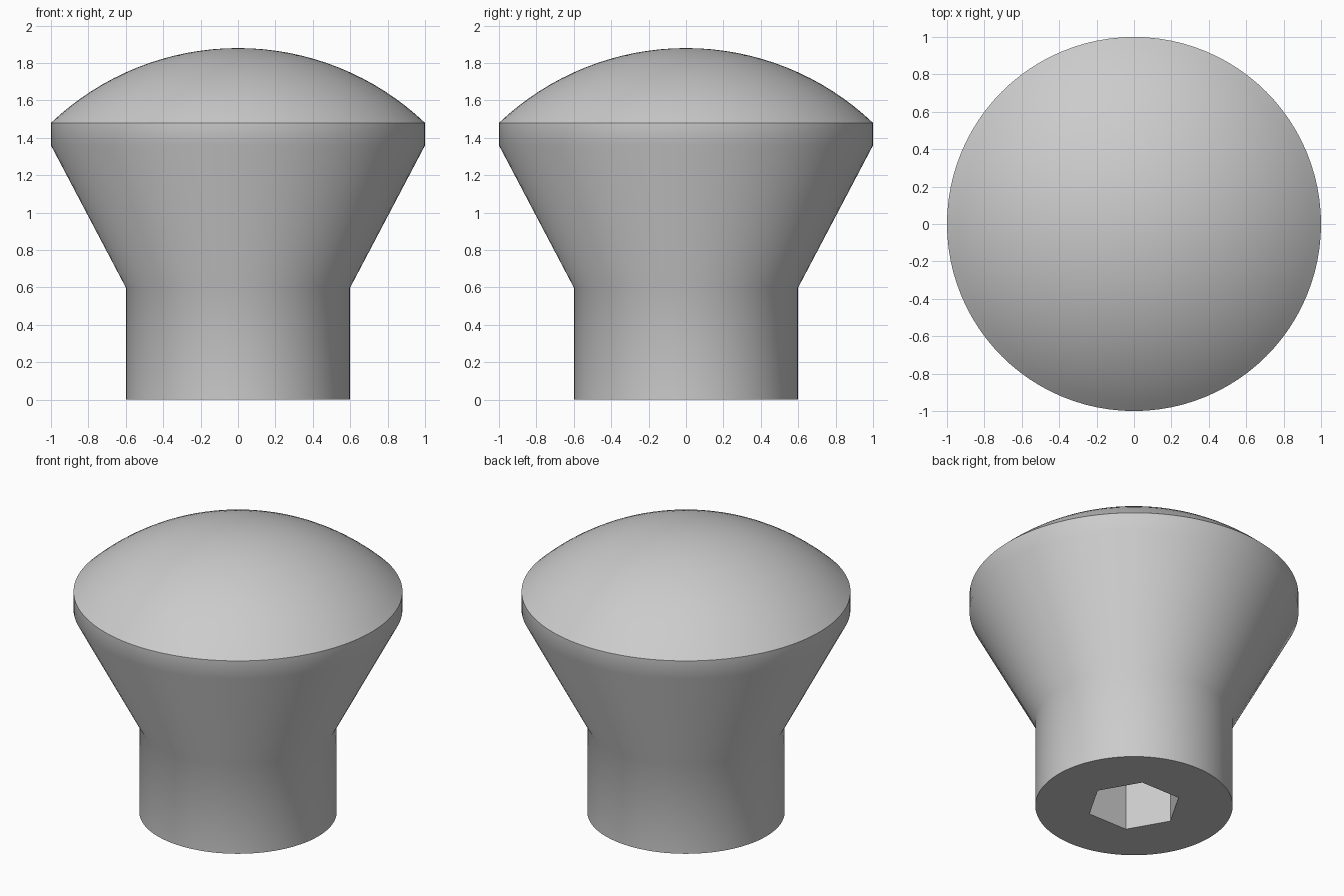
import bpy, bmesh
from math import radians, sin, cos, asin, tau
from mathutils import Matrix

cube = bpy.data.objects.get("Cube")
if cube:
    bpy.data.objects.remove(cube, do_unlink=True)

SEGMENTS = 96
RIM_Z, TOP_Z = 1.48, 1.88
DOME_R = (1 + (TOP_Z - RIM_Z) ** 2) / (2 * (TOP_Z - RIM_Z))

grey = bpy.data.materials.new("plain grey")
grey.use_nodes = True
colour = (0.6, 0.6, 0.6, 1)
grey.diffuse_color = colour
grey.node_tree.nodes["Principled BSDF"].inputs["Base Color"].default_value = colour


def add_object(name, bm):
    mesh = bpy.data.meshes.new(name)
    bmesh.ops.recalc_face_normals(bm, faces=bm.faces)
    bm.to_mesh(mesh)
    bm.free()
    mesh.materials.append(grey)
    obj = bpy.data.objects.new(name, mesh)
    bpy.context.collection.objects.link(obj)
    return obj


# Knob: stem, flared neck, straight rim and spherical cap, turned in one piece
profile = [(0, 0), (0.6, 0), (0.6, 0.6), (1, 1.36), (1, RIM_Z)]
half_angle = asin(1 / DOME_R)
steps = 16
for i in range(1, steps + 1):
    a = half_angle * (1 - i / steps)
    profile.append((DOME_R * sin(a), TOP_Z - DOME_R + DOME_R * cos(a)))

bm = bmesh.new()
points = [bm.verts.new((r, 0, z)) for r, z in profile]
edges = [bm.edges.new(pair) for pair in zip(points, points[1:])]
bmesh.ops.spin(bm, geom=points + edges, cent=(0, 0, 0), axis=(0, 0, 1),
               angle=tau, steps=SEGMENTS)
bmesh.ops.remove_doubles(bm, verts=bm.verts, dist=0.0005)
knob = add_object("knob", bm)

# Hexagonal socket in the underside
DEPTH = 0.6
bm = bmesh.new()
bmesh.ops.create_cone(bm, cap_ends=True, segments=6, radius1=0.288, radius2=0.288,
                      depth=2 * DEPTH, matrix=Matrix.Rotation(radians(30), 4, "Z"))
cutter = add_object("socket_cutter", bm)
cutter.hide_render = True

cut = knob.modifiers.new("hex socket", "BOOLEAN")
cut.operation = "DIFFERENCE"
cut.solver = "EXACT"
cut.object = cutter

bpy.ops.object.select_all(action="DESELECT")
knob.select_set(True)
bpy.context.view_layer.objects.active = knob
bpy.ops.object.modifier_apply(modifier=cut.name)
bpy.data.objects.remove(cutter, do_unlink=True)
bpy.ops.object.shade_smooth_by_angle(angle=radians(35))
